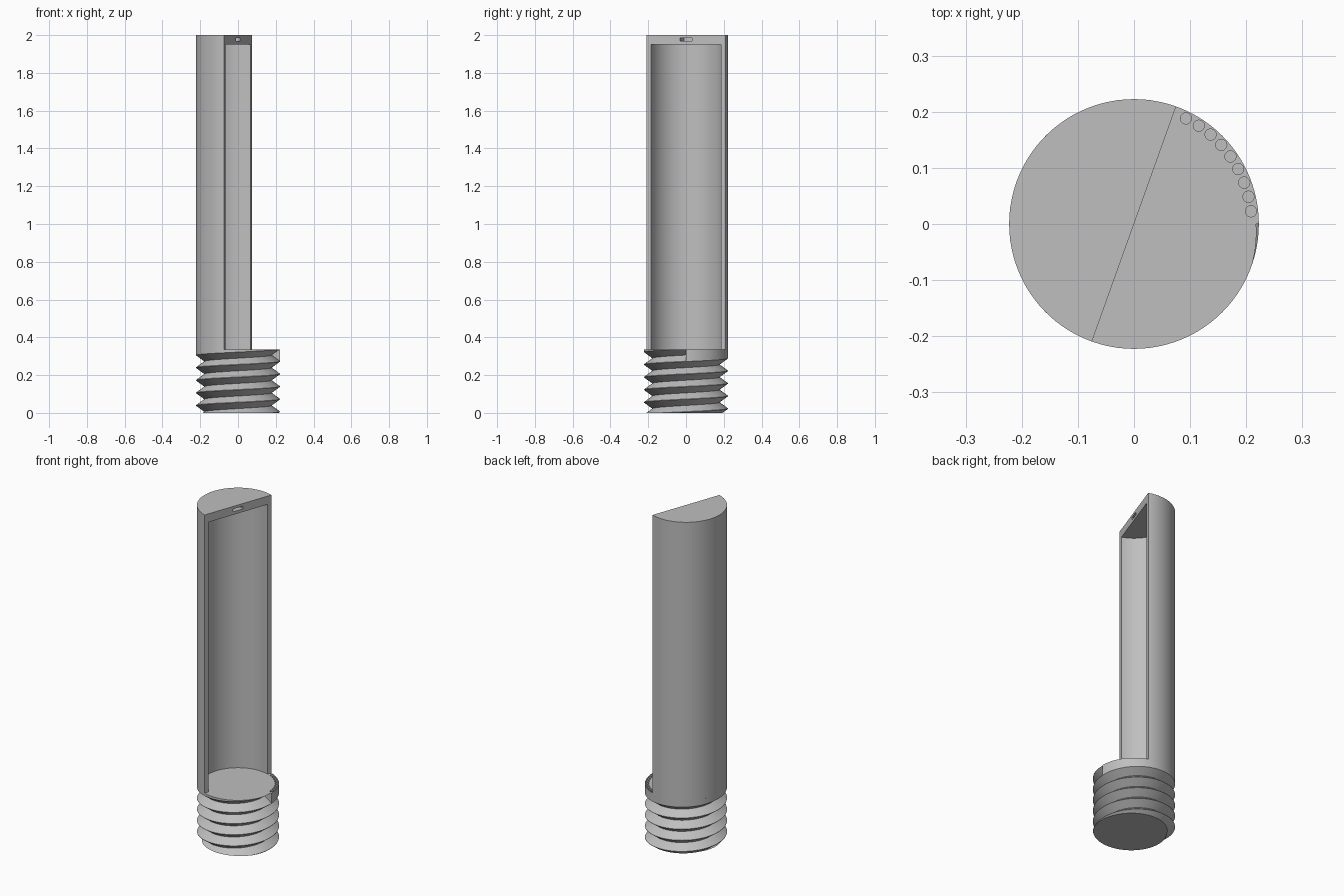
import bpy, bmesh, math
from mathutils import Matrix, Vector

R, ROOT, INNER = 0.2225, 0.178, 0.197
PITCH, FLOOR, TOP = 0.0667, 0.335, 2.0
CUT = math.radians(70.3)      # direction of the straight cut across the tube
SEG = 96

if "Cube" in bpy.data.objects:
    bpy.data.objects.remove(bpy.data.objects["Cube"], do_unlink=True)

grey = bpy.data.materials.new("plain grey")
grey.use_nodes = True
colour = (0.52, 0.52, 0.52, 1)
grey.diffuse_color = colour
grey.node_tree.nodes["Principled BSDF"].inputs["Base Color"].default_value = colour


def make_object(name, bm):
    bmesh.ops.recalc_face_normals(bm, faces=bm.faces)
    mesh = bpy.data.meshes.new(name)
    bm.to_mesh(mesh)
    bm.free()
    mesh.materials.append(grey)
    obj = bpy.data.objects.new(name, mesh)
    bpy.context.collection.objects.link(obj)
    return obj


def polar(r, a, z):
    return Vector((r * math.cos(a), r * math.sin(a), z))


def prism(bm, points, height):
    face = bm.faces.new([bm.verts.new(p) for p in points])
    ext = bmesh.ops.extrude_face_region(bm, geom=[face])
    verts = [v for v in ext["geom"] if isinstance(v, bmesh.types.BMVert)]
    bmesh.ops.translate(bm, verts=verts, vec=(0, 0, height))


def subtract(obj, cutter):
    mod = obj.modifiers.new("cut", "BOOLEAN")
    mod.operation, mod.solver, mod.object = "DIFFERENCE", "EXACT", cutter
    bpy.context.view_layer.objects.active = obj
    bpy.ops.object.modifier_apply(modifier=mod.name)
    bpy.data.objects.remove(cutter, do_unlink=True)


# Threaded base: a helical V groove that stops abruptly on the +x side
bm = bmesh.new()
LAST, FLAT = 4, 0.001
columns = []
for i in range(SEG + 1):
    a = 2 * math.pi * i / SEG
    col = []
    for k in range(-2, LAST + 3):
        z = 0.006 + PITCH * (k + i / SEG)
        root = ROOT if k < LAST else R
        for r, dz in ((R, -FLAT), (R, FLAT), (root, PITCH / 2)):
            col.append(bm.verts.new(polar(r, a, z + dz)))
    columns.append(col)
for left, right in zip(columns, columns[1:]):
    for j in range(len(left) - 1):
        bm.faces.new((left[j], right[j], right[j + 1], left[j + 1]))
# Flat wall where the groove ends
j = 3 * (LAST - 1 + 2)
bm.faces.new((columns[-1][j + 1], columns[-1][j + 2],
              columns[-1][j + 3], columns[0][j + 5]))
bmesh.ops.remove_doubles(bm, verts=bm.verts, dist=0.00005)
for z, direction in ((0, -1), (FLOOR, 1)):
    cut = bmesh.ops.bisect_plane(bm, geom=bm.verts[:] + bm.edges[:] + bm.faces[:],
                                 plane_co=(0, 0, z), plane_no=(0, 0, direction),
                                 clear_outer=True)
    rim = [e for e in cut["geom_cut"] if isinstance(e, bmesh.types.BMEdge)]
    bmesh.ops.holes_fill(bm, edges=rim, sides=0)
base = make_object("threaded_base", bm)

# Row of small pin holes in the rim
bm = bmesh.new()
for i in range(9):
    a = math.radians(6.2 + 7.2 * i)
    bmesh.ops.create_cone(bm, cap_ends=True, segments=20, radius1=0.01, radius2=0.01,
                          depth=0.04, matrix=Matrix.Translation(polar(0.2098, a, FLOOR)))
subtract(base, make_object("pin_hole_cutter", bm))

# Half tube, closed at the top
bm = bmesh.new()
half = SEG // 2
prism(bm, [polar(R, CUT + math.pi * i / half, FLOOR) for i in range(half + 1)], TOP - FLOOR)
shell = make_object("half_tube", bm)

bm = bmesh.new()
prism(bm, [polar(INNER, CUT + math.pi * i / half, 0.2) for i in range(SEG)], TOP - 0.05 - 0.2)
subtract(shell, make_object("hollow_cutter", bm))

# Narrow slot in the straight face of the top cap
bm = bmesh.new()
bmesh.ops.create_cube(bm, size=1, matrix=Matrix.Translation((0, 0, 1.976))
                      @ Matrix.Rotation(CUT, 4, "Z")
                      @ Matrix.Diagonal((0.068, 0.12, 0.016, 1)))
subtract(shell, make_object("slot_cutter", bm))

# Smooth round surfaces, crisp edges
bpy.ops.object.select_all(action="DESELECT")
for obj in (base, shell):
    obj.select_set(True)
bpy.context.view_layer.objects.active = base
bpy.ops.object.shade_smooth_by_angle(angle=math.radians(25))
